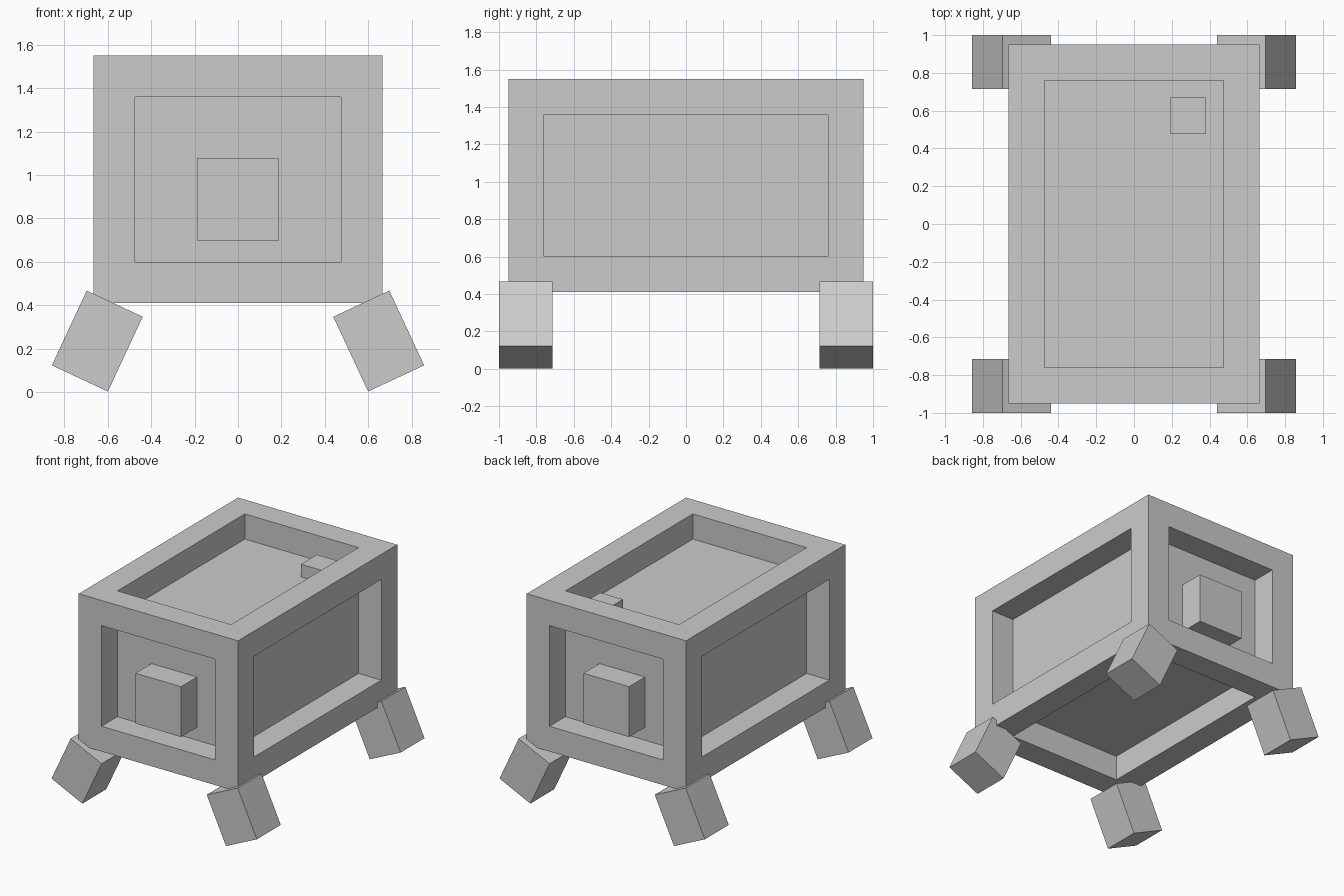
import bpy, bmesh
from math import radians
from mathutils import Matrix, Vector

if "Cube" in bpy.data.objects:
    bpy.data.objects.remove(bpy.data.objects["Cube"])

T = 0.19  # frame thickness, also the recess depth


def box(name, center, size, tilt=0.0):
    """Box with an optional tilt around the y axis."""
    bm = bmesh.new()
    bmesh.ops.create_cube(bm, size=1.0, matrix=Matrix.Diagonal((*size, 1.0)))
    mesh = bpy.data.meshes.new(name)
    bm.to_mesh(mesh)
    bm.free()
    obj = bpy.data.objects.new(name, mesh)
    obj.location = center
    obj.rotation_euler.y = tilt
    bpy.context.collection.objects.link(obj)
    return obj


# Crate body: every face gets a border and a straight recessed panel
body = box("crate_body", (0, 0, 0.98), (1.33, 1.90, 1.14))
bm = bmesh.new()
bm.from_mesh(body.data)
panels = bm.faces[:]
bmesh.ops.inset_individual(bm, faces=panels, thickness=T, use_even_offset=True)
recessed = bmesh.ops.extrude_discrete_faces(bm, faces=panels)["faces"]
bm.normal_update()
for face in recessed:
    bmesh.ops.translate(bm, verts=face.verts[:], vec=Vector(face.normal) * -T)
bmesh.ops.recalc_face_normals(bm, faces=bm.faces[:])
bm.to_mesh(body.data)
bm.free()

# Square blocks on the end panels, flush with the frame
for label, sy in (("front", -1), ("back", 1)):
    box(f"{label}_block", (0, sy * 0.855, 0.887), (0.38, T, 0.38))

    # Splayed feet at the corners
    for side, sx in (("left", -1), ("right", 1)):
        box(f"{label}_{side}_foot", (sx * 0.6485, sy * 0.8575, 0.2345),
            (0.285, 0.285, 0.38), tilt=-sx * radians(25))

# Small button on the top panel
box("top_button", (0.285, 0.575, 1.4075), (0.19, 0.19, 0.095))
